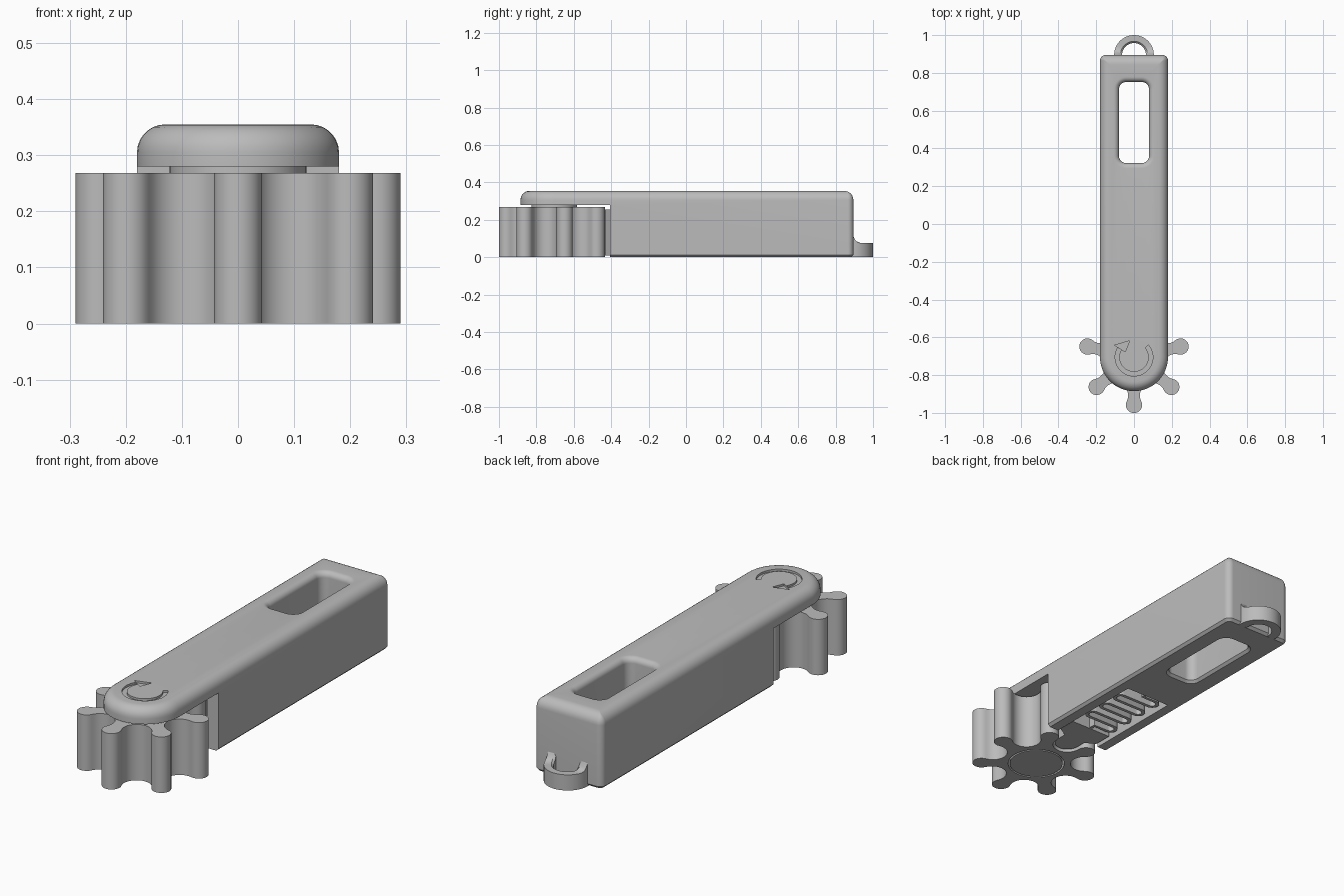
import bpy, bmesh
from math import sin, cos, pi, radians, sqrt, atan2, hypot

if "Cube" in bpy.data.objects:
    bpy.data.objects.remove(bpy.data.objects["Cube"])

grey = bpy.data.materials.new("plain grey")
grey.use_nodes = True
COLOUR = (0.5, 0.5, 0.5, 1)
grey.diffuse_color = COLOUR
grey.node_tree.nodes["Principled BSDF"].inputs["Base Color"].default_value = COLOUR

HUB_Y = -0.705      # wheel axis
FRONT_Y = -0.405    # front wall of the handle
TOP = 0.355


def finish(name, bm):
    bmesh.ops.remove_doubles(bm, verts=bm.verts, dist=0.0001)
    bmesh.ops.recalc_face_normals(bm, faces=bm.faces)
    mesh = bpy.data.meshes.new(name)
    bm.to_mesh(mesh)
    bm.free()
    mesh.materials.append(grey)
    ob = bpy.data.objects.new(name, mesh)
    bpy.context.collection.objects.link(ob)
    return ob


def loft(name, levels):
    """Solid through stacked outlines: levels are (outline, z)."""
    bm = bmesh.new()
    rings = [[bm.verts.new((x, y, z)) for x, y in pts] for pts, z in levels]
    n = len(rings[0])
    for a, b in zip(rings, rings[1:]):
        for i in range(n):
            j = (i + 1) % n
            bm.faces.new((a[i], a[j], b[j], b[i]))
    bm.faces.new(rings[0][::-1])
    bm.faces.new(rings[-1])
    return finish(name, bm)


def prism(name, pts, z0, z1):
    return loft(name, [(pts, z0), (pts, z1)])


def arc(cx, cy, r, a0, a1, n):
    return [(cx + r * cos(a0 + (a1 - a0) * i / n), cy + r * sin(a0 + (a1 - a0) * i / n))
            for i in range(n + 1)]


def rounded(hx, y0, y1, r_front, r_back, inset=0):
    """Rounded rectangle outline, shrunk by inset."""
    hx, y0, y1 = hx - inset, y0 + inset, y1 - inset
    rf, rb = max(r_front - inset, 0.003), max(r_back - inset, 0.003)
    pts = []
    for k, (sx, y, r) in enumerate([(1, y1 - rb, rb), (-1, y1 - rb, rb),
                                    (-1, y0 + rf, rf), (1, y0 + rf, rf)]):
        pts += arc(sx * (hx - r), y, r, k * pi / 2, (k + 1) * pi / 2, 12)
    return pts


def rect(hx, y0, y1):
    return [(-hx, y0), (hx, y0), (hx, y1), (-hx, y1)]


def cut(ob, cutter):
    mod = ob.modifiers.new("cut", 'BOOLEAN')
    mod.operation, mod.solver, mod.object = 'DIFFERENCE', 'EXACT', cutter
    apply(ob, mod)
    bpy.data.objects.remove(cutter)


def apply(ob, mod):
    bpy.context.view_layer.objects.active = ob
    bpy.ops.object.modifier_apply(modifier=mod.name)


def quarter(n=7):
    return [i / n * pi / 2 for i in range(n + 1)]


# Handle with its overhanging round arm, softened on top
def handle_outline(d):
    return rounded(0.18, HUB_Y - 0.18, 0.895, 0.18, 0.03, d)


R = 0.05
handle = loft("handle", [(handle_outline(0.012), 0), (handle_outline(0), 0.012)] +
              [(handle_outline(R * (1 - cos(a))), TOP - R + R * sin(a)) for a in quarter()])
cut(handle, prism("arm_clearance", rect(0.5, -1.2, FRONT_Y), -0.1, 0.28))
cut(handle, prism("spring_slot", rect(0.12, -0.6, 0.10), -0.1, 0.262))


# Through window with a rounded upper lip
def window_outline(d):
    return rounded(0.08, 0.322, 0.752, 0.04, 0.04, d)


LIP = 0.027
cut(handle, loft("window", [(window_outline(-0.012), -0.05), (window_outline(-0.012), 0),
                            (window_outline(0), 0.012)] +
                 [(window_outline(-LIP * (1 - cos(a))), TOP - LIP + LIP * sin(a)) for a in quarter()] +
                 [(window_outline(-LIP), TOP + 0.05)]))

# Engraved turning arrow on the arm
a0, a1 = radians(150), radians(400)
band = arc(0, HUB_Y, 0.1, a0, a1, 32) + arc(0, HUB_Y, 0.078, a1, a0, 32)
cut(handle, prism("arrow_band", band, TOP - 0.01, TOP + 0.05))
head = [(r * cos(a), HUB_Y + r * sin(a)) for r, a in
        [(0.09, radians(105)), (0.12, a0 - 0.03), (0.055, a0 - 0.03)]]
cut(handle, prism("arrow_head", head, TOP - 0.01, TOP + 0.05))

# Toothed wheel: round tooth tips joined by tangent round valleys
TEETH, PITCH, TIP, VALLEY = 7, 0.253, 0.043, 0.225
half = pi / TEETH
vx, vy = VALLEY * cos(half) - PITCH, VALLEY * sin(half)
tip_angle = atan2(vy, vx)
valley_r = hypot(vx, vy) - TIP
valley_angle = atan2(PITCH * sin(half), PITCH * cos(half) - VALLEY)
outline = []
for k in range(TEETH):
    t = -pi / 2 + 2 * half * k
    v = t + half
    outline += arc(PITCH * cos(t), HUB_Y + PITCH * sin(t), TIP, t - tip_angle, t + tip_angle, 16)
    outline += arc(VALLEY * cos(v), HUB_Y + VALLEY * sin(v), valley_r,
                   v - valley_angle, v - 2 * pi + valley_angle, 16)
wheel = prism("toothed_wheel", outline, 0, 0.268)
cut(wheel, prism("axle_hole", arc(0, HUB_Y, 0.13, 0, 2 * pi * 47 / 48, 47), -0.1, 0.4))
axle = prism("axle", arc(0, HUB_Y, 0.122, 0, 2 * pi * 47 / 48, 47), 0, 0.285)

# Sliding catch whose nose rests in a wheel valley
catch_pts = arc(0, -0.48, 0.058, pi, 2 * pi, 16)
catch_pts += [(0.058, -0.43), (0.108, -0.40), (0.108, -0.31),
              (-0.108, -0.31), (-0.108, -0.40), (-0.058, -0.43)]
catch = prism("catch", catch_pts, 0.01, 0.255)

# Folded ribbon spring behind the catch
BARS, GAP = 8, 0.05
path = [(0, -0.315)]
for i in range(BARS):
    s = 1 if i % 2 else -1
    y = -0.285 + GAP * i
    if i == 0:
        path.append((0, y))
    if i < BARS - 1:
        path += [(s * (0.075 + 0.025 * cos(b)), y + 0.025 + 0.025 * sin(b))
                 for b in [-pi / 2 + pi * j / 8 for j in range(9)]]
    else:
        path += [(0, y), (0, 0.105)]
bm = bmesh.new()
low, high = [[bm.verts.new((x, y, z)) for x, y in path] for z in (0.015, 0.245)]
for i in range(len(path) - 1):
    bm.faces.new((low[i], low[i + 1], high[i + 1], high[i]))
spring = finish("spring", bm)
mod = spring.modifiers.new("thickness", 'SOLIDIFY')
mod.thickness, mod.offset = 0.016, 0
apply(spring, mod)

# Cord loop at the back, flaring up where it meets the handle
bm = bmesh.new()
LOOP_Y, FLARE = 0.895, 0.045
N = 40
rings = []
for i in range(N + 1):
    a = -0.15 + (pi + 0.3) * i / N
    ring = []
    for r, top in ((0.063, 0), (0.105, 0), (0.105, 1), (0.072, 1), (0.063, 0.88)):
        x, y = r * cos(a), LOOP_Y + r * sin(a)
        run = min(max(LOOP_Y + FLARE - y, 0), FLARE)
        z = top * (0.075 + FLARE - sqrt(FLARE ** 2 - run ** 2))
        ring.append(bm.verts.new((x, y, z)))
    rings.append(ring)
for p, q in zip(rings, rings[1:]):
    for i in range(5):
        j = (i + 1) % 5
        bm.faces.new((p[i], p[j], q[j], q[i]))
bm.faces.new(rings[0])
bm.faces.new(rings[-1])
loop = finish("cord_loop", bm)

# Smooth curved surfaces, keep edges crisp
for ob in (handle, wheel, axle, catch, spring, loop):
    bpy.ops.object.select_all(action='DESELECT')
    ob.select_set(True)
    bpy.context.view_layer.objects.active = ob
    bpy.ops.object.shade_smooth_by_angle(angle=radians(35))
